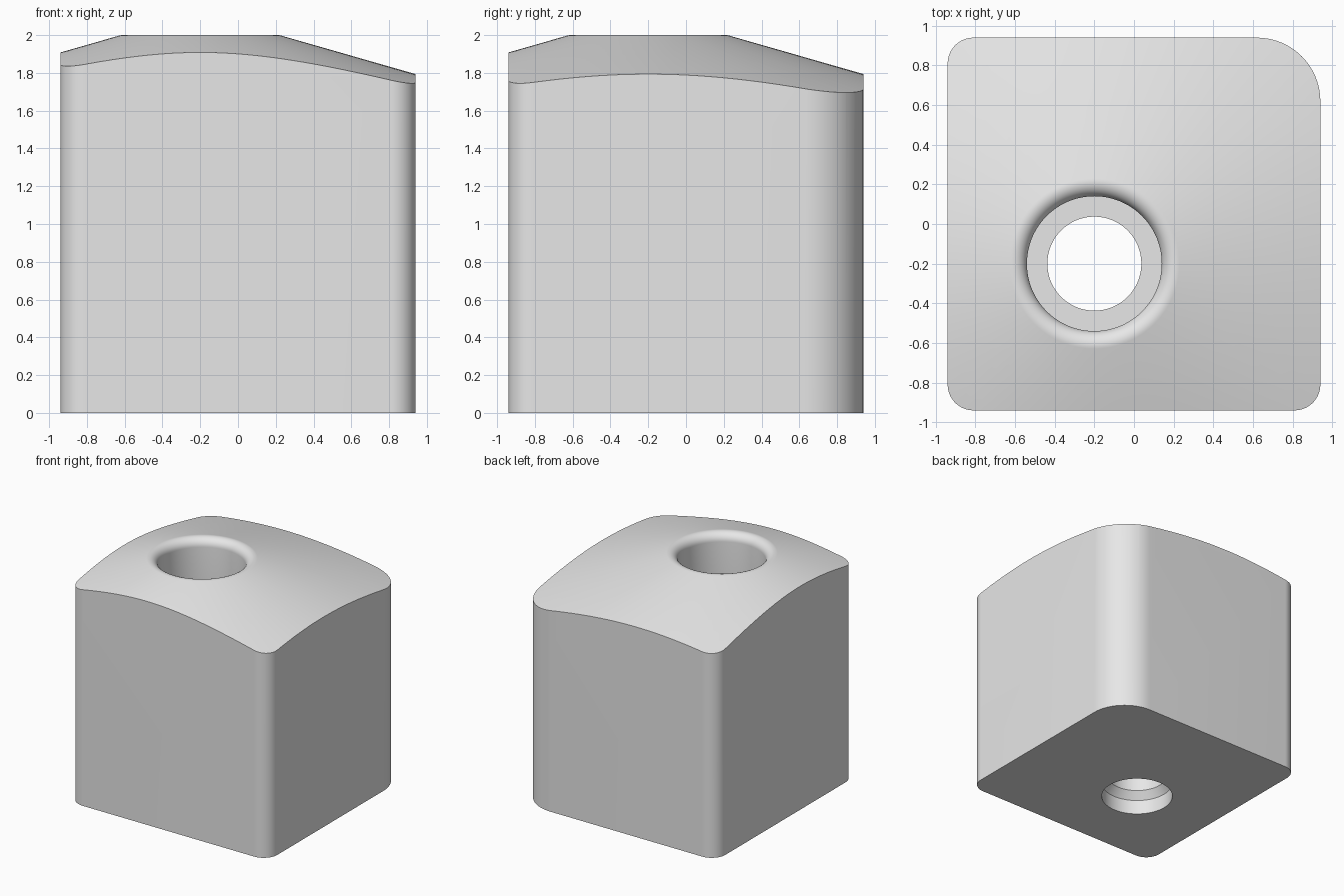
import bpy, bmesh
from math import sin, cos, pi, radians, tan
from mathutils import Matrix, Vector

if "Cube" in bpy.data.objects:
    bpy.data.objects.remove(bpy.data.objects["Cube"], do_unlink=True)

HALF = 0.94
HOLE = Vector((-0.2, -0.2, 0))
SLOPE = radians(16)


def make_object(name, bm):
    bmesh.ops.recalc_face_normals(bm, faces=bm.faces)
    mesh = bpy.data.meshes.new(name)
    bm.to_mesh(mesh)
    bm.free()
    obj = bpy.data.objects.new(name, mesh)
    bpy.context.collection.objects.link(obj)
    return obj


def arc(cx, cy, r, start, end, steps):
    angles = [start + (end - start) * i / steps for i in range(steps + 1)]
    return [(cx + r * cos(a), cy + r * sin(a)) for a in angles]


# Upright block with three small rounded corners and one large one
outline = []
corners = [(1, 1, 0.32), (-1, 1, 0.13), (-1, -1, 0.13), (1, -1, 0.13)]
for i, (sx, sy, r) in enumerate(corners):
    outline += arc(sx * (HALF - r), sy * (HALF - r), r, i * pi / 2, (i + 1) * pi / 2, 20)
bm = bmesh.new()
base = bm.faces.new([bm.verts.new((x, y, 0)) for x, y in outline])
top = bmesh.ops.extrude_face_region(bm, geom=[base])["geom"]
bmesh.ops.translate(bm, vec=(0, 0, 2.3), verts=[v for v in top if isinstance(v, bmesh.types.BMVert)])
block = make_object("rounded_block", bm)

# Turned envelope: stepped bore, rounded rim and shallow conical crown
profile = [(0.286, -0.1), (0.286, 0.125), (0.237, 0.19), (0.237, 1.66), (0.34, 1.66)]
profile += arc(0.41, 1.93, 0.07, pi, pi / 2 - SLOPE, 12)
r, z = profile[-1]
profile += [(1.9, z - (1.9 - r) * tan(SLOPE)), (1.9, -0.1)]

SEGMENTS = 128
bm = bmesh.new()
rings = []
for i in range(SEGMENTS):
    turn = Matrix.Rotation(2 * pi * i / SEGMENTS, 3, 'Z')
    rings.append([bm.verts.new(HOLE + turn @ Vector((r, 0, z))) for r, z in profile])
for i, ring in enumerate(rings):
    after = rings[(i + 1) % SEGMENTS]
    for j in range(len(profile)):
        k = (j + 1) % len(profile)
        bm.faces.new((ring[j], after[j], after[k], ring[k]))
envelope = make_object("crown_cutter", bm)
envelope.hide_render = True

# Keep only the block inside the envelope
mod = block.modifiers.new("crown_and_bore", 'BOOLEAN')
mod.operation = 'INTERSECT'
mod.solver = 'EXACT'
mod.object = envelope
bpy.ops.object.select_all(action='DESELECT')
bpy.context.view_layer.objects.active = block
block.select_set(True)
bpy.ops.object.modifier_apply(modifier=mod.name)
bpy.data.objects.remove(envelope, do_unlink=True)
bpy.ops.object.shade_smooth_by_angle(angle=radians(30))

# Plain grey finish
grey = bpy.data.materials.new("light_grey")
grey.use_nodes = True
grey.diffuse_color = (0.8, 0.8, 0.8, 1)
grey.node_tree.nodes["Principled BSDF"].inputs["Base Color"].default_value = (0.8, 0.8, 0.8, 1)
block.data.materials.clear()
block.data.materials.append(grey)
